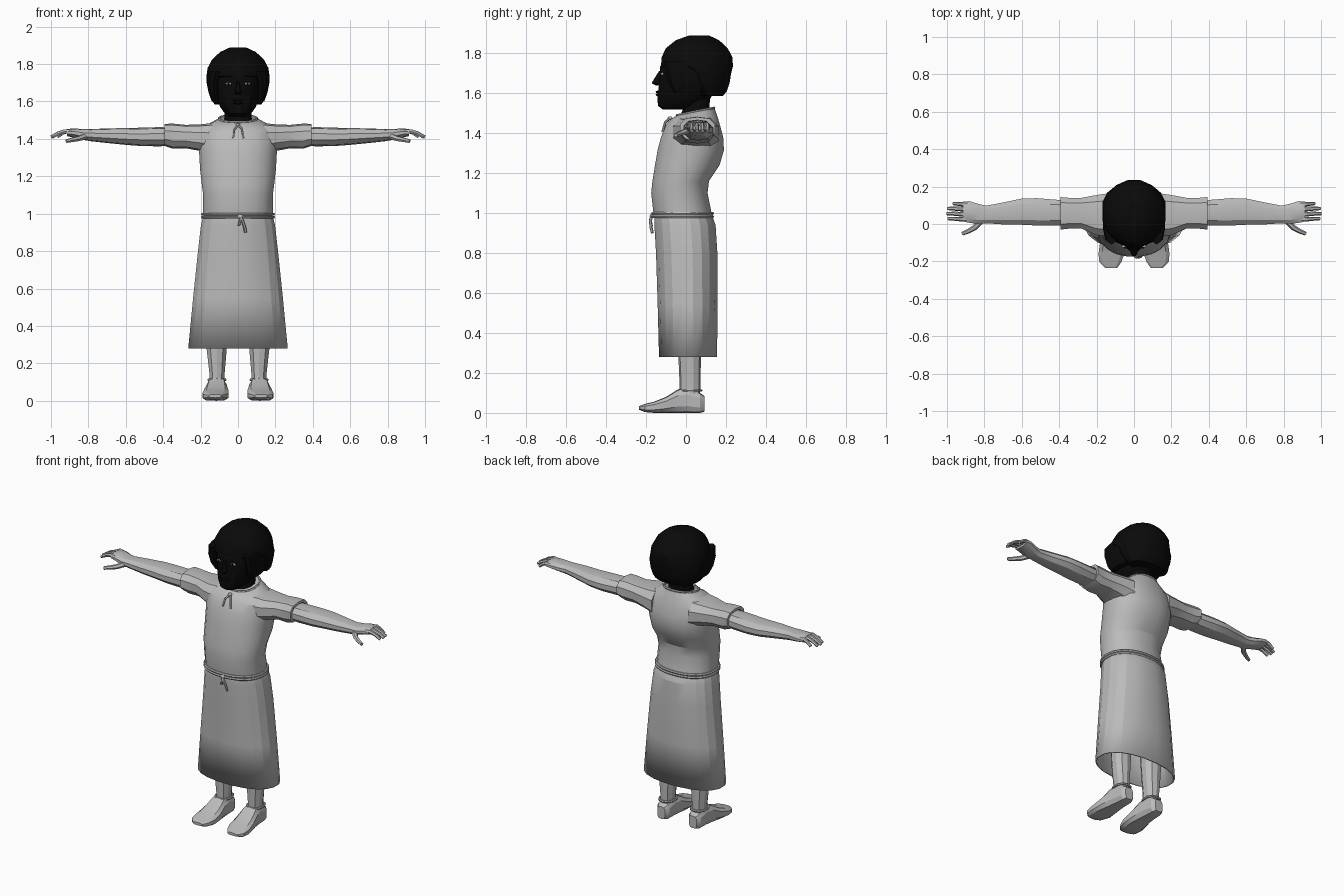
import bpy, bmesh, math
from mathutils import Vector

if "Cube" in bpy.data.objects:
    bpy.data.objects.remove(bpy.data.objects["Cube"])


def material(name, rgb):
    m = bpy.data.materials.new(name)
    m.diffuse_color = (*rgb, 1)
    m.use_nodes = True
    m.node_tree.nodes["Principled BSDF"].inputs["Base Color"].default_value = m.diffuse_color
    return m


GREY = material("plain grey", (0.5, 0.5, 0.5))
BLACK = material("near black", (0.003, 0.003, 0.003))
PALE = material("eye white", (0.55, 0.55, 0.55))


def section(t, u0, u1, v0, v1, n, p, axis):
    """Rounded cross-section inside the bounds u0..u1, v0..v1."""
    pts = []
    for i in range(n):
        a = 2 * math.pi * (i + 0.5) / n
        c, s = math.cos(a), math.sin(a)
        k = 1 / math.cos(math.pi / n)          # keep flats on the bounds
        c = max(-1, min(1, math.copysign(abs(c) ** p, c) * k))
        s = max(-1, min(1, math.copysign(abs(s) ** p, s) * k))
        u, v = (u0 + u1) / 2 + c * (u1 - u0) / 2, (v0 + v1) / 2 + s * (v1 - v0) / 2
        pts.append({'z': (u, v, t), 'x': (t, u, v), 'y': (u, t, v)}[axis])
    return pts


def finish(ob, mat, mirror=False, angle=24):
    ob.data.materials.append(mat)
    bpy.context.view_layer.objects.active = ob
    bpy.ops.object.select_all(action='DESELECT')
    ob.select_set(True)
    bpy.ops.object.shade_smooth_by_angle(angle=math.radians(angle))
    if mirror:
        ob.modifiers.new("mirror", 'MIRROR').use_mirror_merge = False
    return ob


def loft(name, axis, rings, mat, n=16, p=1.0, caps=True, mirror=False, tilt=None, angle=24):
    bm = bmesh.new()
    rows = [[bm.verts.new(c) for c in section(*r, n, p, axis)] for r in rings]
    for a, b in zip(rows, rows[1:]):
        for i in range(n):
            j = (i + 1) % n
            bm.faces.new((a[i], a[j], b[j], b[i]))
    if caps:
        bm.faces.new(rows[0])
        bm.faces.new(rows[-1])
    if tilt:
        for v in bm.verts:
            v.co.z += tilt(v.co)
    bmesh.ops.recalc_face_normals(bm, faces=bm.faces)
    me = bpy.data.meshes.new(name)
    bm.to_mesh(me)
    bm.free()
    ob = bpy.data.objects.new(name, me)
    bpy.context.collection.objects.link(ob)
    return finish(ob, mat, mirror, angle)


def sym(rows):
    """(z, half width, front y, back y) -> ring bounds"""
    return [(z, -w, w, f, b) for z, w, f, b in rows]


def tube(name, pts, r, mat, closed=False, mirror=False, taper=1.0):
    cu = bpy.data.curves.new(name, 'CURVE')
    cu.dimensions = '3D'
    cu.bevel_depth, cu.bevel_resolution, cu.use_fill_caps = r, 1, True
    sp = cu.splines.new('POLY')
    sp.points.add(len(pts) - 1)
    for i, (q, c) in enumerate(zip(sp.points, pts)):
        q.co = (*c, 1)
        q.radius = 1 + (taper - 1) * i / (len(pts) - 1)
    sp.use_cyclic_u = closed
    tmp = bpy.data.objects.new(name + " path", cu)
    bpy.context.collection.objects.link(tmp)
    bpy.context.view_layer.update()
    me = bpy.data.meshes.new_from_object(tmp.evaluated_get(bpy.context.evaluated_depsgraph_get()))
    bpy.data.objects.remove(tmp)
    me.materials.clear()
    ob = bpy.data.objects.new(name, me)
    bpy.context.collection.objects.link(ob)
    return finish(ob, mat, mirror, 40)


def ball(name, loc, scale, mat, mirror=False):
    bpy.ops.mesh.primitive_uv_sphere_add(segments=10, ring_count=6)
    ob = bpy.context.object
    ob.name = name
    for v in ob.data.vertices:
        v.co = Vector([a * b + c for a, b, c in zip(v.co, scale, loc)])
    return finish(ob, mat, mirror, 40)


# Tunic top, with the neckline higher at the back
def neckline(c):
    return max(0, (c.z - 1.46) / 0.05) * 0.2 * (c.y - 0.05)


loft("tunic_top", 'z', sym([
    (1.00, .186, -.163, .128), (1.10, .186, -.174, .108), (1.16, .194, -.168, .115),
    (1.24, .203, -.155, .168), (1.315, .207, -.142, .19), (1.38, .212, -.125, .186),
    (1.44, .205, -.10, .17), (1.475, .165, -.078, .158), (1.508, .102, -.045, .142)]),
    GREY, n=20, p=.9, tilt=neckline)

# Sleeves with a cuff turned in around the arm
loft("sleeve", 'x', [
    (.13, -.07, .165, 1.31, 1.485), (.20, -.06, .155, 1.335, 1.478), (.28, -.025, .14, 1.35, 1.475),
    (.35, -.025, .14, 1.348, 1.482), (.393, -.03, .144, 1.363, 1.48), (.393, -.01, .125, 1.375, 1.465),
    (.36, -.005, .12, 1.38, 1.46)], GREY, n=10, p=.85, mirror=True)

# Arms and palms
loft("arm", 'x', [
    (.34, -.005, .125, 1.365, 1.46), (.42, -.008, .13, 1.36, 1.463), (.52, -.008, .138, 1.362, 1.46),
    (.60, -.004, .136, 1.368, 1.458), (.70, -.002, .115, 1.378, 1.456), (.79, .004, .098, 1.388, 1.452),
    (.83, .0, .107, 1.395, 1.452), (.88, .006, .122, 1.408, 1.457), (.915, .014, .12, 1.415, 1.452)],
    GREY, n=10, mirror=True)

# Fingers and thumb
for i, (y, tip) in enumerate([(.026, .992), (.053, 1.0), (.08, .995), (.106, .965)]):
    dx = (tip - .89) / 3
    tube(f"finger_{i + 1}", [(.89, y, 1.435), (.89 + dx, y, 1.441),
                             (.89 + 2 * dx, y + .002, 1.43), (tip, y + .003, 1.41)],
         .014, GREY, mirror=True, taper=.65)
tube("thumb", [(.815, .02, 1.415), (.85, -.018, 1.402), (.885, -.038, 1.395), (.918, -.052, 1.388)],
     .017, GREY, mirror=True, taper=.6)

# Hollow skirt
skirt = loft("skirt", 'z', sym([
    (.28, .266, -.135, .156), (.55, .24, -.142, .157), (.80, .214, -.15, .157),
    (.94, .198, -.158, .148), (.975, .189, -.158, .135), (.995, .182, -.155, .125)]),
    GREY, n=20, p=.9, caps=False, angle=16)
skirt.modifiers.new("cloth", 'SOLIDIFY').thickness = .008

# Rope belt, neck cord and their hanging ends
for k, z in enumerate((.982, .998)):
    tube(f"belt_rope_{k + 1}", section(z, -.19, .19, -.166, .132, 28, .9, 'z'), .008, GREY, closed=True)
tube("neck_cord", [(x, y, z + .2 * (y - .05)) for x, y, z in
                   section(1.508, -.1, .1, -.045, .14, 20, .9, 'z')], .007, GREY, closed=True)
ball("belt_knot", (.012, -.172, .985), (.016, .01, .012), GREY)
tube("belt_end_long", [(.01, -.172, .985), (.025, -.178, .96), (.035, -.175, .93), (.04, -.168, .90)], .008, GREY)
tube("belt_end_short", [(.01, -.172, .985), (.012, -.178, .965), (.004, -.172, .935)], .007, GREY)
ball("neck_knot", (0, -.08, 1.475), (.012, .012, .009), GREY)
tube("neck_tie_left", [(0, -.08, 1.475), (-.02, -.104, 1.45), (-.027, -.118, 1.405)], .006, GREY)
tube("neck_tie_right", [(0, -.08, 1.475), (.02, -.104, 1.455), (.03, -.118, 1.405)], .006, GREY)

# Legs
loft("leg", 'z', [
    (.06, .075, .155, -.03, .07), (.14, .072, .152, -.032, .072), (.28, .06, .168, -.038, .075),
    (.50, .05, .172, -.05, .08), (.90, .02, .175, -.08, .085)], GREY, n=10, mirror=True)

# Shoes with a flat sole, turned slightly outward
loft("shoe", 'y', [
    (.092, .085, .14, .006, .085), (.07, .07, .155, 0, .10), (.01, .066, .16, 0, .125),
    (-.04, .06, .168, 0, .118), (-.10, .052, .182, 0, .08), (-.16, .052, .19, 0, .056),
    (-.205, .068, .185, .004, .045), (-.235, .09, .155, .016, .034)], GREY, n=10, p=.7, mirror=True)
tube("shoe_rim", section(.112, .068, .157, -.036, .076, 10, .9, 'z'), .007, GREY, closed=True, mirror=True)

# Neck and head
loft("neck", 'z', sym([(1.46, .085, -.04, .13), (1.52, .072, -.015, .118), (1.60, .075, -.01, .12)]),
     BLACK, n=12)
loft("head", 'z', sym([
    (1.518, .045, -.115, .02), (1.535, .07, -.14, .08), (1.57, .095, -.143, .12),
    (1.62, .115, -.138, .15), (1.68, .126, -.13, .17), (1.73, .126, -.13, .17), (1.79, .11, -.10, .15)]),
    BLACK, n=16)
loft("nose", 'z', sym([(1.637, .016, -.15, -.11), (1.65, .02, -.172, -.11), (1.665, .014, -.163, -.11),
                       (1.71, .008, -.135, -.11)]), BLACK, n=8)
for z in (1.592, 1.606):
    ball("lip", (0, -.135, z), (.03, .017, .008), BLACK)

# Eyes
ball("eye", (.05, -.119, 1.695), (.017, .009, .008), PALE, mirror=True)
ball("iris", (.05, -.125, 1.695), (.006, .006, .008), BLACK, mirror=True)

# Bobbed hair, open in front of the face
loft("hair", 'z', sym([
    (1.585, .125, .07, .185), (1.61, .142, .03, .205), (1.65, .158, -.01, .218), (1.70, .168, -.04, .226),
    (1.735, .169, -.125, .235), (1.78, .162, -.122, .232), (1.825, .138, -.10, .208),
    (1.865, .095, -.05, .165), (1.888, .045, .015, .115)]), BLACK, n=16)
loft("side_lock", 'z', [(1.60, .095, .14, -.06, .08), (1.64, .10, .155, -.085, .1),
                        (1.70, .10, .166, -.10, .12), (1.76, .08, .16, -.11, .12)],
     BLACK, n=10, mirror=True)
